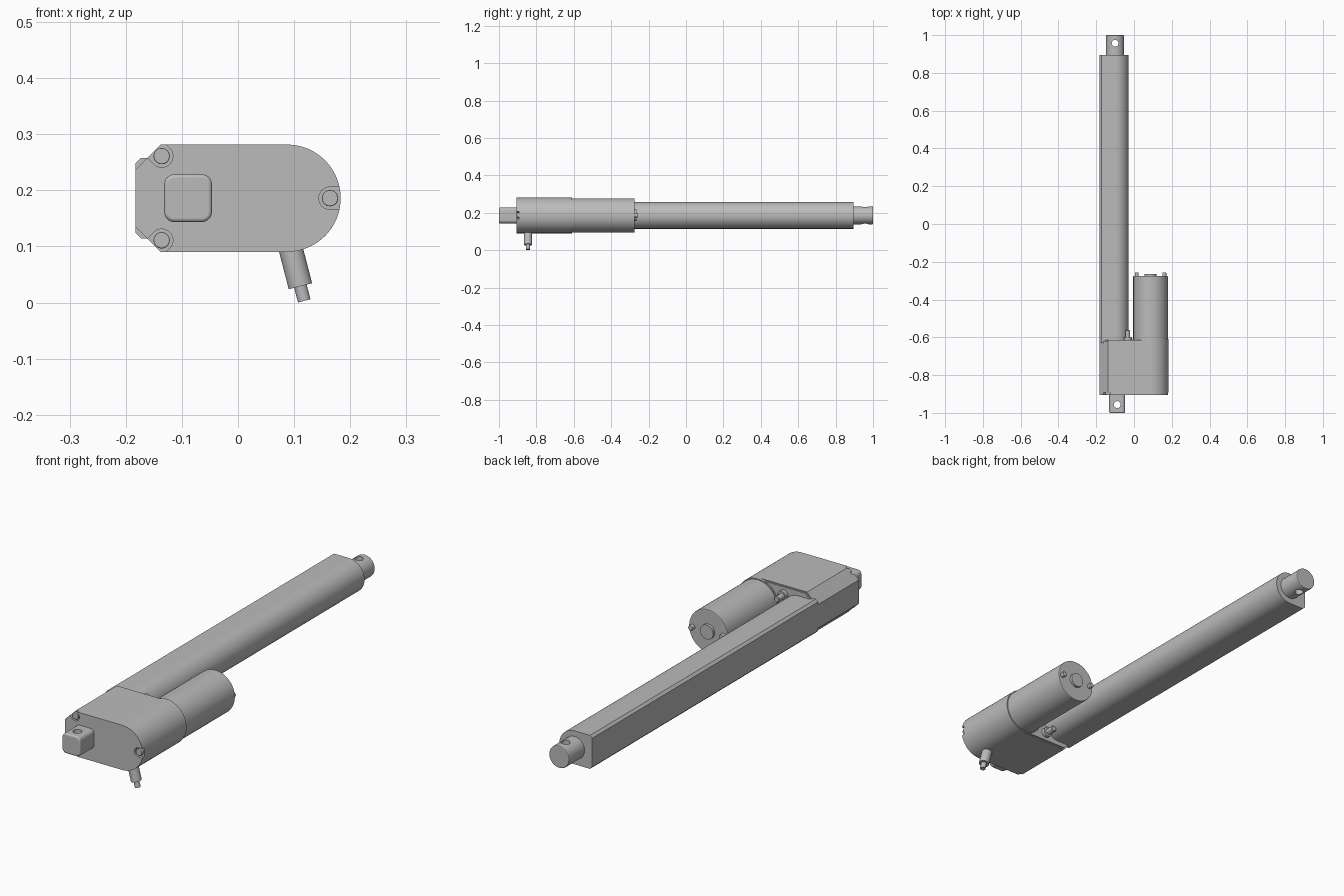
import bpy, bmesh
from math import pi, cos, sin, radians
from mathutils import Vector

cube = bpy.data.objects.get("Cube")
if cube:
    bpy.data.objects.remove(cube, do_unlink=True)

grey = bpy.data.materials.new("metal grey")
grey.use_nodes = True
grey.diffuse_color = (0.5, 0.5, 0.5, 1)
grey.node_tree.nodes["Principled BSDF"].inputs["Base Color"].default_value = (0.5, 0.5, 0.5, 1)

AXIS_Z = 0.186
TUBE_X, MOTOR_X = -0.1, 0.0875


def select(ob):
    bpy.ops.object.select_all(action='DESELECT')
    ob.select_set(True)
    bpy.context.view_layer.objects.active = ob


def shade(ob):
    select(ob)
    bpy.ops.object.shade_smooth_by_angle(angle=radians(32))


def apply_mod(ob, kind, **props):
    mod = ob.modifiers.new(kind.lower(), kind)
    for key, value in props.items():
        setattr(mod, key, value)
    select(ob)
    bpy.ops.object.modifier_apply(modifier=mod.name)


def bevel(ob, width, segments=3):
    apply_mod(ob, 'BEVEL', width=width, segments=segments,
              limit_method='ANGLE', angle_limit=radians(50))
    shade(ob)


def cut(ob, cutter):
    cutter.hide_render = True
    apply_mod(ob, 'BOOLEAN', object=cutter, operation='DIFFERENCE', solver='EXACT')
    bpy.data.objects.remove(cutter, do_unlink=True)
    shade(ob)


def arc(x, z, r, start, end, steps=24):
    angles = [radians(start + (end - start) * i / steps) for i in range(steps + 1)]
    return [(x + r * cos(a), z + r * sin(a)) for a in angles]


def prism(name, profile, y0, y1):
    """Extrude an x-z outline along y."""
    bm = bmesh.new()
    face = bm.faces.new([bm.verts.new((x, y0, z)) for x, z in profile])
    out = bmesh.ops.extrude_face_region(bm, geom=[face])
    moved = [v for v in out["geom"] if isinstance(v, bmesh.types.BMVert)]
    bmesh.ops.translate(bm, verts=moved, vec=(0, y1 - y0, 0))
    bmesh.ops.recalc_face_normals(bm, faces=bm.faces)
    mesh = bpy.data.meshes.new(name)
    bm.to_mesh(mesh)
    bm.free()
    mesh.materials.append(grey)
    ob = bpy.data.objects.new(name, mesh)
    bpy.context.collection.objects.link(ob)
    shade(ob)
    return ob


def rod(name, a, b, r, sides=32):
    """Cylinder between two points."""
    a, b = Vector(a), Vector(b)
    bpy.ops.mesh.primitive_cylinder_add(vertices=sides, radius=r, depth=(b - a).length,
                                        location=(a + b) / 2)
    ob = bpy.context.object
    ob.name = name
    ob.rotation_euler = (b - a).to_track_quat('Z', 'Y').to_euler()
    ob.data.materials.append(grey)
    bpy.context.view_layer.update()
    shade(ob)
    return ob


def along_y(name, x, z, y0, y1, r, sides=32):
    return rod(name, (x, y0, z), (x, y1, z), r, sides)


def housing_outline(inset=0):
    r, left, c = 0.0955 - inset, -0.183 + inset, 0.045
    low, high = AXIS_Z - r, AXIS_Z + r
    return (arc(MOTOR_X + 0.0, AXIS_Z, r, -90, 90, 40)
            + [(left + c, high), (left, high - c), (left, low + c), (left + c, low)])


# Gearbox housing, with screw pockets open to the outside
housing = prism("gearbox_housing", housing_outline(), -0.905, -0.62)
screws = [(-0.136, AXIS_Z + 0.075, 135), (-0.136, AXIS_Z - 0.075, 225), (0.164, AXIS_Z, 0)]
for x, z, facing in screws:
    r = 0.02
    pocket = arc(x, z, r, facing + 90, facing + 270, 16)
    for side in (-90, 90):
        f, s = radians(facing), radians(facing + side)
        pocket.append((x + 0.06 * cos(f) + r * cos(s), z + 0.06 * sin(f) + r * sin(s)))
    cut(housing, prism("pocket_cutter", pocket, -0.92, -0.892))
for i, (x, z, facing) in enumerate(screws):
    head = along_y(f"cover_screw_{i + 1}", x, z, -0.905, -0.88, 0.0145)
    bevel(head, 0.002, 2)

# Seam and rear rim behind the gearbox
prism("rear_gasket", housing_outline(0.004), -0.622, -0.614)
along_y("motor_collar", MOTOR_X, AXIS_Z, -0.63, -0.609, 0.0955, 64)

# Motor can with end boss and two studs
motor = along_y("motor_can", MOTOR_X, AXIS_Z, -0.63, -0.275, 0.0915, 64)
bevel(motor, 0.003, 2)
along_y("motor_end_boss", MOTOR_X, AXIS_Z, -0.28, -0.264, 0.031)
for side, x in (("right", MOTOR_X - 0.073), ("left", MOTOR_X + 0.073)):
    stud = along_y(f"motor_stud_{side}", x, AXIS_Z, -0.28, -0.257, 0.0105, 24)
    bevel(stud, 0.003, 2)

# Outer tube: round on one side, flat with small chamfers on the other
R, FLAT, C = 0.0715, -0.183, 0.01
tube_outline = (arc(TUBE_X, AXIS_Z, R, -90, 90)
                + [(FLAT + C, AXIS_Z + R), (FLAT, AXIS_Z + R - C),
                   (FLAT, AXIS_Z - R + C), (FLAT + C, AXIS_Z - R)])
prism("outer_tube", tube_outline, -0.63, 0.895)

# Rod end with cross hole
rod_end = along_y("rod_end", TUBE_X, AXIS_Z, 0.88, 1.0, 0.0475, 48)
bevel(rod_end, 0.004, 2)
cut(rod_end, rod("hole_cutter", (TUBE_X, 0.957, 0), (TUBE_X, 0.957, 0.4), 0.018))

# Rear mounting lug: rounded square with cross hole
LUG_X, HALF, ROUND = -0.089, 0.0425, 0.018
lug_outline = []
for i, (sx, sz) in enumerate(((1, 1), (-1, 1), (-1, -1), (1, -1))):
    lug_outline += arc(LUG_X + sx * (HALF - ROUND), AXIS_Z + sz * (HALF - ROUND),
                       ROUND, i * 90, i * 90 + 90, 8)
lug = prism("mounting_lug", lug_outline, -1.0, -0.9)
bevel(lug, 0.006, 3)
cut(lug, rod("hole_cutter", (LUG_X, -0.956, 0), (LUG_X, -0.956, 0.4), 0.018))

# Clamp screws between tube and motor, top and bottom
for place, sign in (("top", 1), ("bottom", -1)):
    z = AXIS_Z + sign * 0.058
    along_y(f"clamp_boss_{place}", -0.032, z, -0.625, -0.598, 0.021, 24)
    pin = along_y(f"clamp_screw_{place}", -0.034, z, -0.6, -0.562, 0.014, 6)
    bevel(pin, 0.002, 1)

# Cable and its strain relief, slanting down from the housing
lean = radians(14.5)
down = Vector((sin(lean), 0, -cos(lean)))
tip = Vector((0.118, -0.845, 0.003))
rod("cable", tip, tip - down * 0.05, 0.0115, 24)
relief_end = tip - down * 0.027
rod("strain_relief", relief_end, relief_end - down * 0.09, 0.0215, 32)
